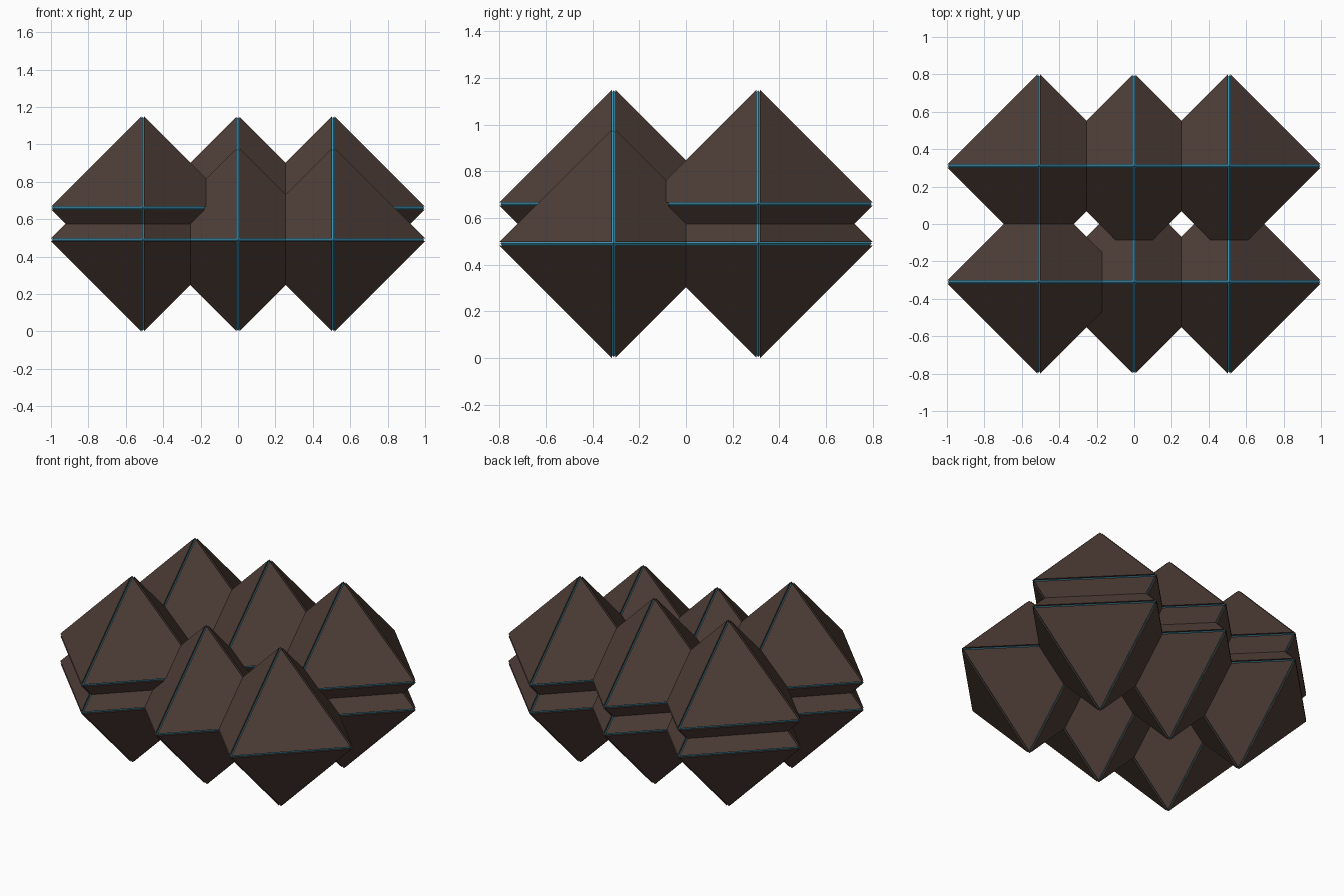
import bpy, bmesh
from itertools import product
from mathutils import Vector

if "Cube" in bpy.data.objects:
    bpy.data.objects.remove(bpy.data.objects["Cube"])

R = 0.483      # edge reach of each triangular plate
GAP = 0.007    # half the seam between neighbouring plates
CORE = 0.486   # reach of the glowing core seen through the seams


def material(name, color):
    m = bpy.data.materials.new(name)
    m.diffuse_color = color
    m.use_nodes = True
    m.node_tree.nodes["Principled BSDF"].inputs["Base Color"].default_value = m.diffuse_color
    return m


def finish(name, bm, mat):
    bmesh.ops.recalc_face_normals(bm, faces=bm.faces)
    me = bpy.data.meshes.new(name)
    bm.to_mesh(me)
    bm.free()
    me.materials.append(mat)
    return me


def plates_mesh(mat):
    # eight tapered triangular plates, one per octant, pushed apart by the seam
    bm = bmesh.new()
    for signs in product((-1, 1), repeat=3):
        s = Vector(signs)
        rings = []
        for reach in (R, R * 0.9):
            ring = []
            for axis in range(3):
                p = s * GAP
                p[axis] += s[axis] * reach
                ring.append(bm.verts.new(p))
            rings.append(ring)
        outer, inner = rings
        bm.faces.new(outer)
        bm.faces.new(inner[::-1])
        for i in range(3):
            j = (i + 1) % 3
            bm.faces.new((outer[j], outer[i], inner[i], inner[j]))
    return finish("crystal_plates", bm, mat)


def core_mesh(mat):
    # plain octahedron
    bm = bmesh.new()
    axes = []
    for axis in range(3):
        pair = {}
        for sign in (-1, 1):
            p = Vector((0, 0, 0))
            p[axis] = sign * CORE
            pair[sign] = bm.verts.new(p)
        axes.append(pair)
    for a, b, c in product((-1, 1), repeat=3):
        bm.faces.new((axes[0][a], axes[1][b], axes[2][c]))
    return finish("crystal_core", bm, mat)


plates = plates_mesh(material("dark_brown", (0.075, 0.047, 0.037, 1)))
core = core_mesh(material("blue_seam", (0.05, 0.3, 0.45, 1)))


def crystal(name, loc):
    for part, me in (("plates", plates), ("core", core)):
        ob = bpy.data.objects.new(f"{name}_{part}", me)
        ob.location = loc
        bpy.context.collection.objects.link(ob)


# lower layer: full 3 x 2 grid; upper layer: back row plus the front left one
cols = {"left": -0.51, "middle": 0.0, "right": 0.51}
rows = {"front": -0.31, "back": 0.31}
for (cn, x), (rn, y) in product(cols.items(), rows.items()):
    crystal(f"lower_{rn}_{cn}", (x, y, 0.49))
    if rn == "back" or cn == "left":
        crystal(f"upper_{rn}_{cn}", (x, y, 0.66))
